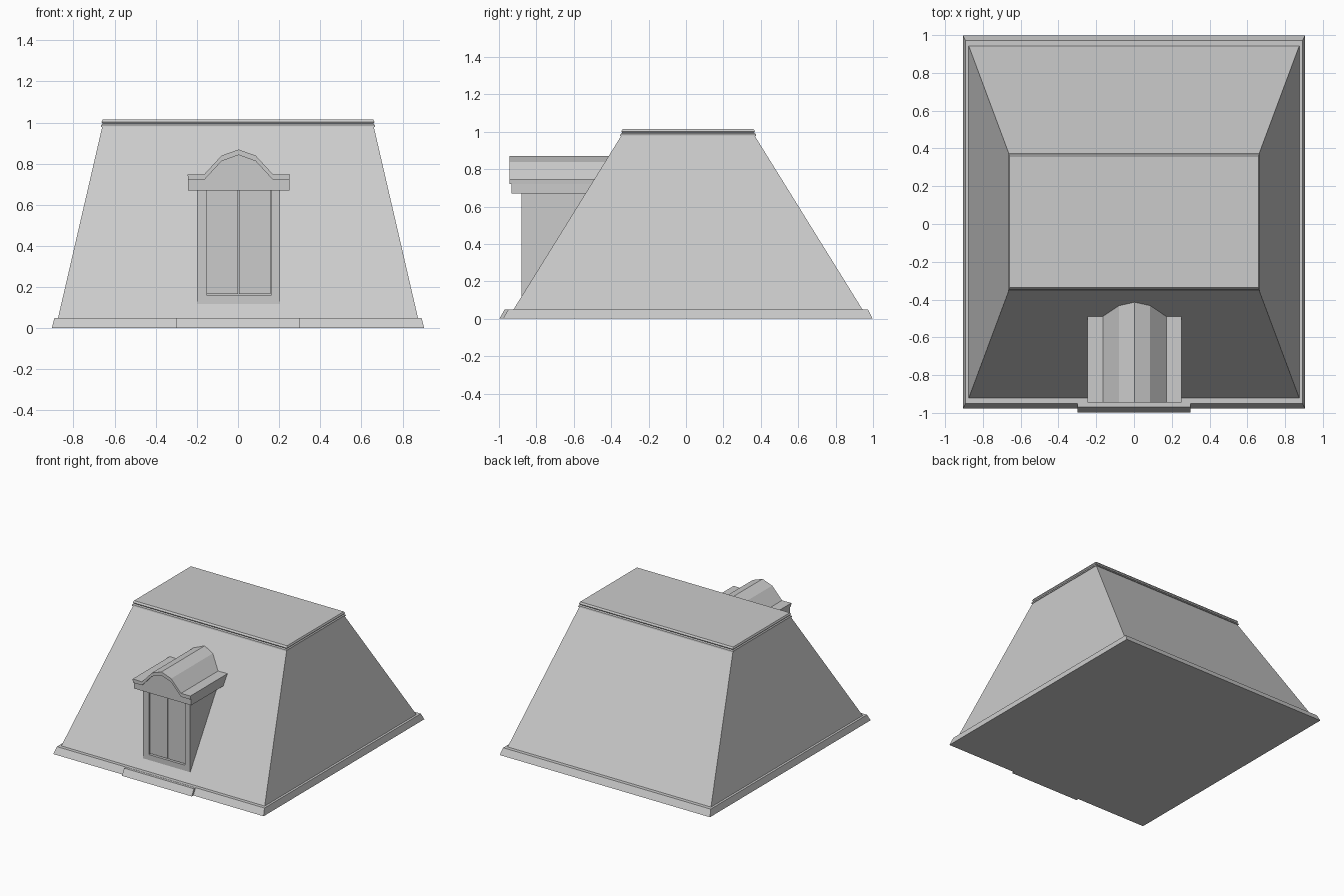
import bpy, bmesh

if "Cube" in bpy.data.objects:
    bpy.data.objects.remove(bpy.data.objects["Cube"])


def make_object(name, verts, faces):
    mesh = bpy.data.meshes.new(name)
    mesh.from_pydata(verts, [], faces)
    bm = bmesh.new()
    bm.from_mesh(mesh)
    bmesh.ops.recalc_face_normals(bm, faces=bm.faces)
    bm.to_mesh(mesh)
    bm.free()
    obj = bpy.data.objects.new(name, mesh)
    bpy.context.collection.objects.link(obj)
    return obj


def loft(name, rings):
    """Stack rectangles given as (half width, y front, y back, z)."""
    verts, faces = [], []
    for hx, y0, y1, z in rings:
        verts += [(-hx, y0, z), (hx, y0, z), (hx, y1, z), (-hx, y1, z)]
    for r in range(len(rings) - 1):
        for i in range(4):
            j = (i + 1) % 4
            faces.append((r*4 + i, r*4 + j, r*4 + 4 + j, r*4 + 4 + i))
    n = len(verts)
    faces += [(3, 2, 1, 0), (n - 4, n - 3, n - 2, n - 1)]
    return make_object(name, verts, faces)


def extrude_y(name, profile, y0, y1):
    """Extrude an (x, z) outline from y0 to y1."""
    n = len(profile)
    verts = [(x, y, z) for y in (y0, y1) for x, z in profile]
    faces = [(i, (i + 1) % n, n + (i + 1) % n, n + i) for i in range(n)]
    faces += [tuple(range(n)), tuple(range(n, 2 * n))]
    return make_object(name, verts, faces)


def box(name, x0, x1, y0, y1, z0, z1):
    return extrude_y(name, [(x0, z0), (x1, z0), (x1, z1), (x0, z1)], y0, y1)


# Plinth, with a shallow step under the entrance
loft("plinth", [(0.905, -0.978, 0.998, 0), (0.893, -0.95, 0.972, 0.05)])
loft("entrance_step", [(0.30, -0.998, -0.8, 0), (0.30, -0.97, -0.8, 0.049)])

# Tapered main body
loft("sloped_body", [(0.875, -0.922, 0.943, 0.05), (0.66, -0.345, 0.366, 0.98)])

# Flat cap made of two thin bands with a groove between
loft("roof_cap", [
    (0.665, -0.352, 0.375, 0.978), (0.665, -0.350, 0.373, 0.988),
    (0.658, -0.341, 0.364, 0.994), (0.664, -0.346, 0.369, 1.002),
    (0.658, -0.337, 0.361, 1.015)])

# Entrance porch: core with a raised surround
box("porch_core", -0.20, 0.205, -0.855, -0.48, 0.10, 0.70)
extrude_y("door_surround", [
    (-0.20, 0.10), (0.205, 0.10), (0.205, 0.68), (0.16, 0.68),
    (0.16, 0.16), (-0.15, 0.16), (-0.15, 0.68), (-0.20, 0.68)], -0.88, -0.855)

# Double doors with a narrow gap
for side, x0, x1 in (("left", -0.15, 0.0), ("right", 0.006, 0.157)):
    box(side + "_door", x0, x1, -0.868, -0.85, 0.165, 0.68)

# Arched porch roof: pediment below, overhanging shell above
arch = [(-0.165, 0.0), (-0.08, 0.092), (0.003, 0.122), (0.086, 0.092), (0.171, 0.0)]
lower = [(-0.243, 0.72)] + [(x, 0.72 + z) for x, z in arch] + [(0.25, 0.72)]
upper = [(-0.245, 0.748)] + [(x, 0.747 + z) for x, z in arch] + [(0.252, 0.748)]
extrude_y("pediment", lower + [(0.25, 0.67), (-0.243, 0.67)], -0.932, -0.40)
extrude_y("porch_roof", upper + lower[::-1], -0.945, -0.36)
